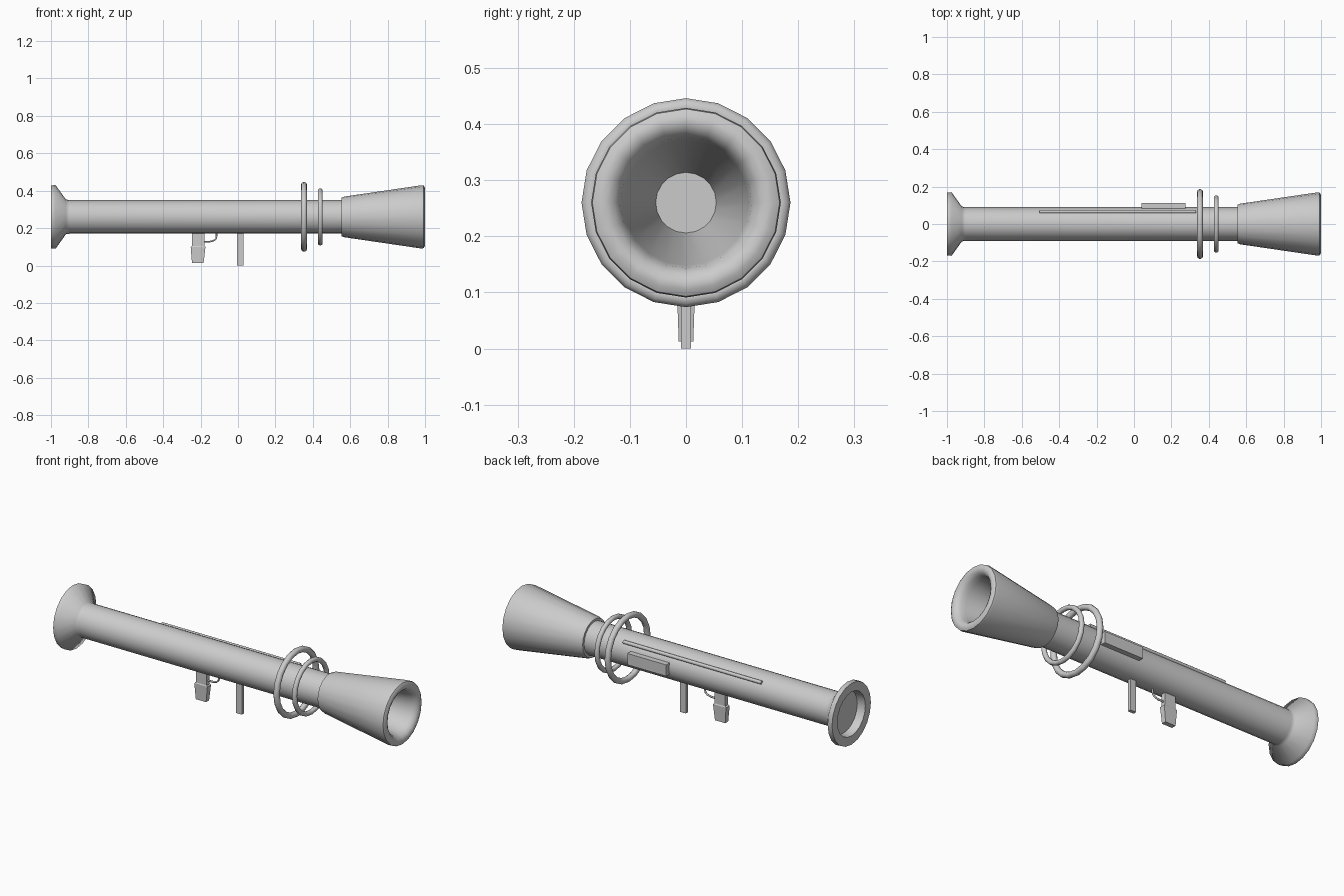
import bpy, bmesh, math
from mathutils import Matrix, Vector

if "Cube" in bpy.data.objects:
    bpy.data.objects.remove(bpy.data.objects["Cube"])

AXIS_Z = 0.26
SIDES = 20


def finish(name, bm, smooth=None):
    bmesh.ops.recalc_face_normals(bm, faces=bm.faces)
    mesh = bpy.data.meshes.new(name)
    bm.to_mesh(mesh)
    bm.free()
    ob = bpy.data.objects.new(name, mesh)
    bpy.context.collection.objects.link(ob)
    if smooth:
        bpy.ops.object.select_all(action='DESELECT')
        ob.select_set(True)
        bpy.context.view_layer.objects.active = ob
        bpy.ops.object.shade_smooth_by_angle(angle=math.radians(smooth))
    return ob


def lathe(name, profile, smooth, closed=False):
    """Revolve (x, radius) points around the launcher axis."""
    bm = bmesh.new()
    rings = []
    for x, r in profile:
        rings.append([bm.verts.new((x, r * math.sin(a), AXIS_Z + r * math.cos(a)))
                      for a in (2 * math.pi * i / SIDES for i in range(SIDES))])
    pairs = list(zip(rings, rings[1:]))
    if closed:
        pairs.append((rings[-1], rings[0]))
    else:
        bm.faces.new(rings[0])
        bm.faces.new(rings[-1])
    for a, b in pairs:
        for i in range(SIDES):
            j = (i + 1) % SIDES
            bm.faces.new((a[i], a[j], b[j], b[i]))
    return finish(name, bm, smooth)


def ring(name, x, major, minor):
    pts = [(x + minor * math.cos(a), major + minor * math.sin(a))
           for a in (2 * math.pi * i / 10 for i in range(10))]
    return lathe(name, pts, 60, closed=True)


def loft(name, sections):
    """Stack rectangles given as (z, x0, x1, half width)."""
    bm = bmesh.new()
    loops = [[bm.verts.new(p) for p in ((x0, -w, z), (x1, -w, z), (x1, w, z), (x0, w, z))]
             for z, x0, x1, w in sections]
    bm.faces.new(loops[0])
    bm.faces.new(loops[-1])
    for a, b in zip(loops, loops[1:]):
        for i in range(4):
            j = (i + 1) % 4
            bm.faces.new((a[i], a[j], b[j], b[i]))
    return finish(name, bm)


# Main tube with flared, recessed rear end
lathe("tube_and_rear_flare", [
    (-0.955, 0.115), (-1.0, 0.12), (-1.0, 0.168), (-0.975, 0.17),
    (-0.92, 0.093), (-0.90, 0.09), (0.57, 0.09)], 60)

# Conical muzzle with rounded lip and tapering bore
lathe("muzzle", [
    (0.553, 0.08), (0.553, 0.103), (0.57, 0.109), (0.98, 0.169), (0.993, 0.167),
    (1.0, 0.155), (1.0, 0.142), (0.993, 0.128), (0.975, 0.117), (0.95, 0.112),
    (0.62, 0.054)], 50)

# Loose rings around the tube
ring("large_ring", 0.353, 0.171, 0.016)
ring("small_ring", 0.44, 0.140, 0.013)

# Pistol grip and front grip
loft("pistol_grip", [
    (0.185, -0.245, -0.18, 0.013), (0.105, -0.245, -0.18, 0.013),
    (0.10, -0.253, -0.174, 0.016), (0.013, -0.246, -0.184, 0.013)])
loft("front_grip", [(0.0, -0.005, 0.03, 0.009), (0.185, -0.005, 0.03, 0.009)])

# Curved trigger guard
curve = bpy.data.curves.new("trigger_guard", 'CURVE')
curve.dimensions = '3D'
curve.bevel_depth = 0.005
curve.bevel_resolution = 1
curve.use_fill_caps = True
spline = curve.splines.new('POLY')
path = [(-0.19, 0.126), (-0.15, 0.128), (-0.13, 0.133), (-0.118, 0.143),
        (-0.115, 0.157), (-0.115, 0.18)]
spline.points.add(len(path) - 1)
for p, (x, z) in zip(spline.points, path):
    p.co = (x, 0, z, 1)
bpy.context.collection.objects.link(bpy.data.objects.new("trigger_guard", curve))

# Thin side rod
bm = bmesh.new()
bmesh.ops.create_cone(bm, cap_ends=True, segments=12, radius1=0.0095, radius2=0.0095,
                      depth=0.835, matrix=Matrix.Translation((-0.087, 0.066, 0.324))
                      @ Matrix.Rotation(math.pi / 2, 4, 'Y'))
finish("side_rod", bm, 40)

# Side box
bm = bmesh.new()
bmesh.ops.create_cube(bm, size=1, matrix=Matrix.Translation((0.158, 0.0915, 0.262))
                      @ Matrix.Diagonal((0.235, 0.043, 0.062, 1)))
finish("side_box", bm)
